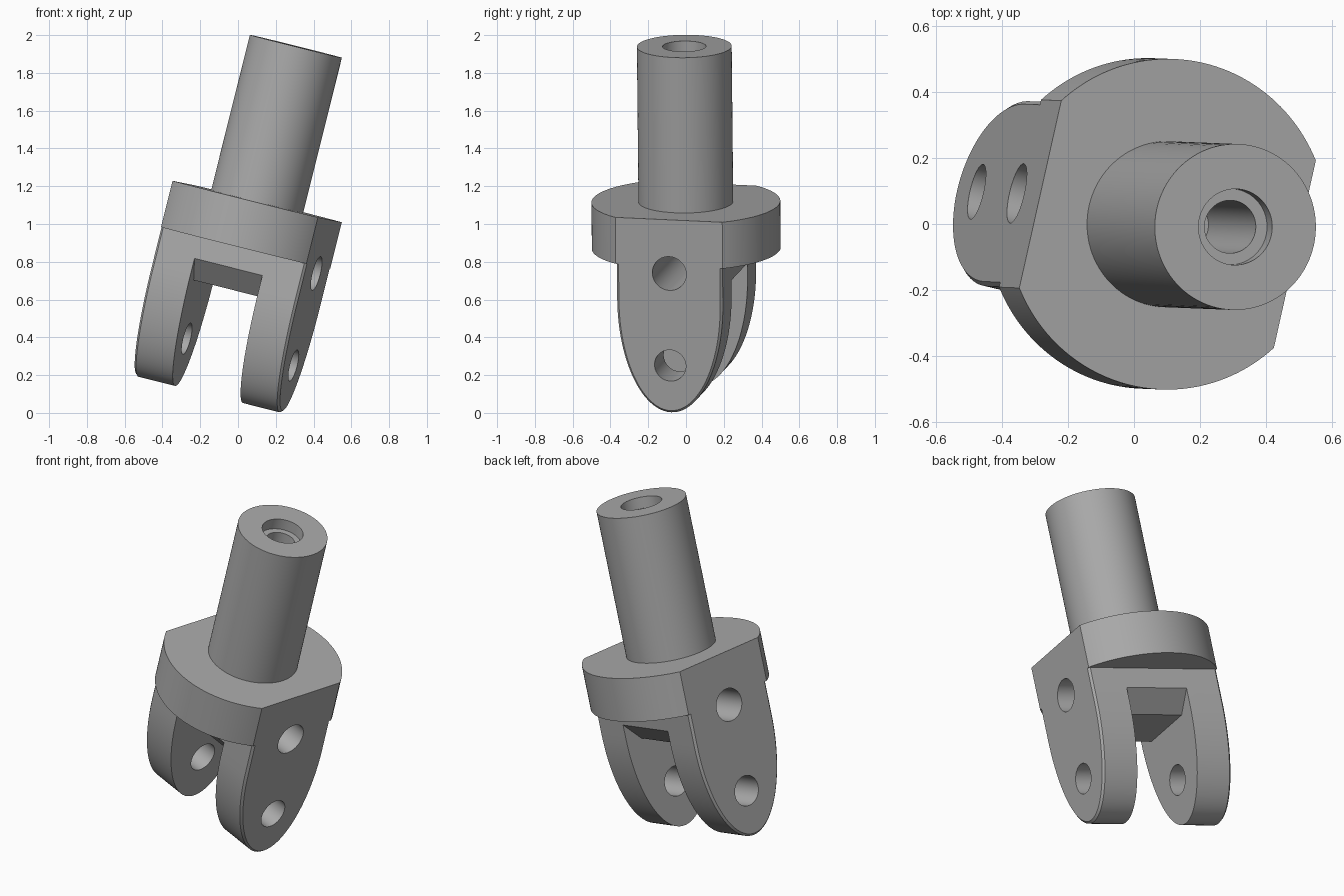
import bpy
import bmesh
from math import sin, cos, acos, pi, radians
from mathutils import Matrix

if "Cube" in bpy.data.objects:
    bpy.data.objects.remove(bpy.data.objects["Cube"])

# Local frame: x across the fork, y along its width, z along the shaft
POSE = (Matrix.Translation((-0.167, 0.01, 0.042)) @ Matrix.Rotation(0.01, 4, "X")
        @ Matrix.Rotation(radians(14), 4, "Y") @ Matrix.Rotation(radians(-13), 4, "Z"))
FLAT, WIDTH, GAP = 0.407, 0.287, 0.19
RADIUS, UNDER, TOP = 0.5, 0.857, 1.11
SHAFT_TOP = 1.957

steel = bpy.data.materials.new("grey_steel")
steel.use_nodes = True
grey = (0.4, 0.4, 0.4, 1)
steel.diffuse_color = grey
steel.node_tree.nodes["Principled BSDF"].inputs["Base Color"].default_value = grey


def loft(name, sections):
    """Closed solid skinned through matching rings of points."""
    bm = bmesh.new()
    rings = [[bm.verts.new(p) for p in ring] for ring in sections]
    count = len(rings[0])
    for a, b in zip(rings, rings[1:]):
        for i in range(count):
            j = (i + 1) % count
            bm.faces.new((a[i], a[j], b[j], b[i]))
    bm.faces.new(rings[0][::-1])
    bm.faces.new(rings[-1])
    bmesh.ops.recalc_face_normals(bm, faces=bm.faces)
    mesh = bpy.data.meshes.new(name)
    bm.to_mesh(mesh)
    bm.free()
    mesh.materials.append(steel)
    obj = bpy.data.objects.new(name, mesh)
    bpy.context.collection.objects.link(obj)
    return obj


def circle(radius, n=96):
    return [(radius * cos(2 * pi * i / n), radius * sin(2 * pi * i / n)) for i in range(n)]


def upright(name, outline, low, high):
    return loft(name, [[(x, y, z) for x, y in outline] for z in (low, high)])


def crosswise(name, outline, half):
    return loft(name, [[(x, y, z) for y, z in outline] for x in (-half, half)])


def combine(obj, tool, operation):
    mod = obj.modifiers.new("combine", "BOOLEAN")
    mod.operation, mod.solver, mod.object = operation, "EXACT", tool
    bpy.context.view_layer.objects.active = obj
    bpy.ops.object.modifier_apply(modifier=mod.name)
    bpy.data.objects.remove(tool)


# Fork block: straight sides running into a rounded tip, thin chamfer on outer faces
def fork_outline(inset):
    half, start, drop = WIDTH - inset, 0.66, 0.603 - inset
    tip = [(half * cos(pi * i / 48), start - drop * sin(pi * i / 48)) for i in range(49)]
    return [(half, UNDER + 0.05)] + tip + [(-half, UNDER + 0.05)]


chamfer = 0.012
fork = loft("fork", [[(x, y, z) for y, z in fork_outline(inset)] for x, inset in
                     ((-FLAT, chamfer), (chamfer - FLAT, 0), (FLAT - chamfer, 0), (FLAT, chamfer))])

# Slot between the legs, with a roof that slopes up to the front and back
slot = crosswise("slot_cutter", [(-0.4, -0.2), (0.4, -0.2), (0.4, 0.858), (WIDTH, 0.74),
                                 (0.18, 0.626), (-0.18, 0.626), (-WIDTH, 0.74), (-0.4, 0.858)], GAP)
combine(fork, slot, "DIFFERENCE")

# Round flange with two flats
edge = acos(FLAT / RADIUS)
arc = [edge + (pi - 2 * edge) * i / 48 for i in range(49)]
rim = [(RADIUS * cos(a), RADIUS * sin(a)) for a in arc + [a + pi for a in arc]]
flange = upright("flange", rim, UNDER, TOP)
combine(fork, flange, "UNION")

# Cross holes through the fork
for height, radius in ((0.817, 0.092), (0.315, 0.085)):
    ring = [(y, z + height) for y, z in circle(radius, 64)]
    combine(fork, crosswise("hole_cutter", ring, 0.8), "DIFFERENCE")

# Shaft with a stepped bore in its end
shaft = upright("shaft", circle(0.251), TOP, SHAFT_TOP)
for radius, floor in ((0.115, SHAFT_TOP - 0.065), (0.08, 1.3)):
    combine(shaft, upright("bore_cutter", circle(radius, 64), floor, SHAFT_TOP + 0.1), "DIFFERENCE")

# Pose and shade the parts
for obj in (fork, shaft):
    obj.data.transform(POSE)
    bpy.ops.object.select_all(action="DESELECT")
    obj.select_set(True)
    bpy.context.view_layer.objects.active = obj
    bpy.ops.object.shade_smooth_by_angle(angle=radians(30))
